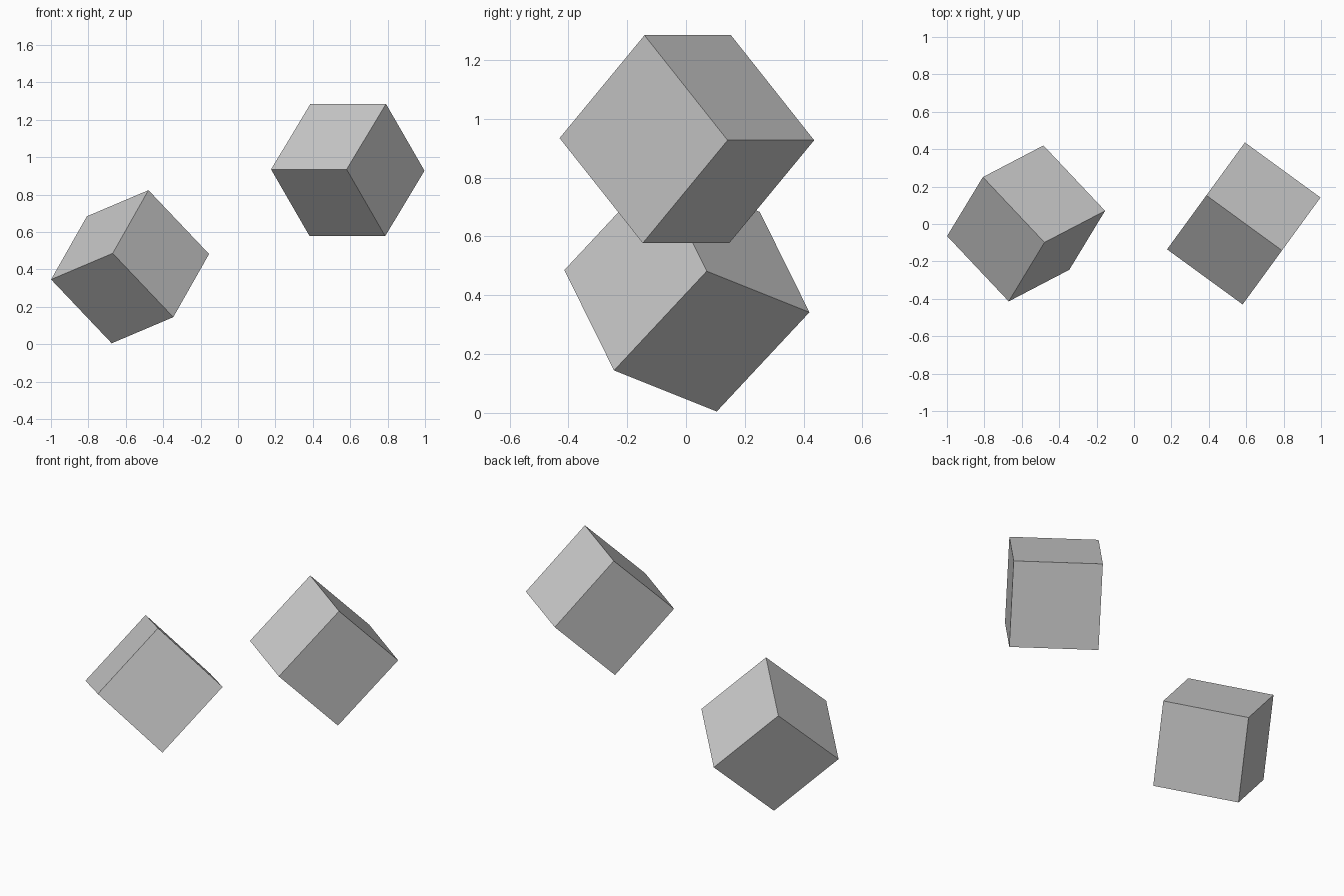
import bpy
from mathutils import Matrix, Vector

if "Cube" in bpy.data.objects:
    bpy.data.objects.remove(bpy.data.objects["Cube"])

SIDE = 0.5


def tilted_cube(name, centre, edge_a, edge_b):
    # Cube oriented by two of its edge directions
    a = Vector(edge_a).normalized()
    b = Vector(edge_b)
    b = (b - a * b.dot(a)).normalized()
    c = a.cross(b)
    bpy.ops.mesh.primitive_cube_add(size=SIDE)
    cube = bpy.context.object
    cube.name = name
    rotation = Matrix((a, b, c)).transposed().to_4x4()
    cube.matrix_world = Matrix.Translation(centre) @ rotation
    return cube


# Lower cube, balanced on one corner
tilted_cube("lower_cube", (-0.577, 0.003, 0.414),
            (-0.33, 0.35, -0.14), (-0.195, -0.315, -0.341))

# Upper cube, balanced on a level edge
tilted_cube("upper_cube", (0.587, 0.003, 0.931),
            (0.405, -0.295, 0), (-0.21, -0.289, -0.35))
